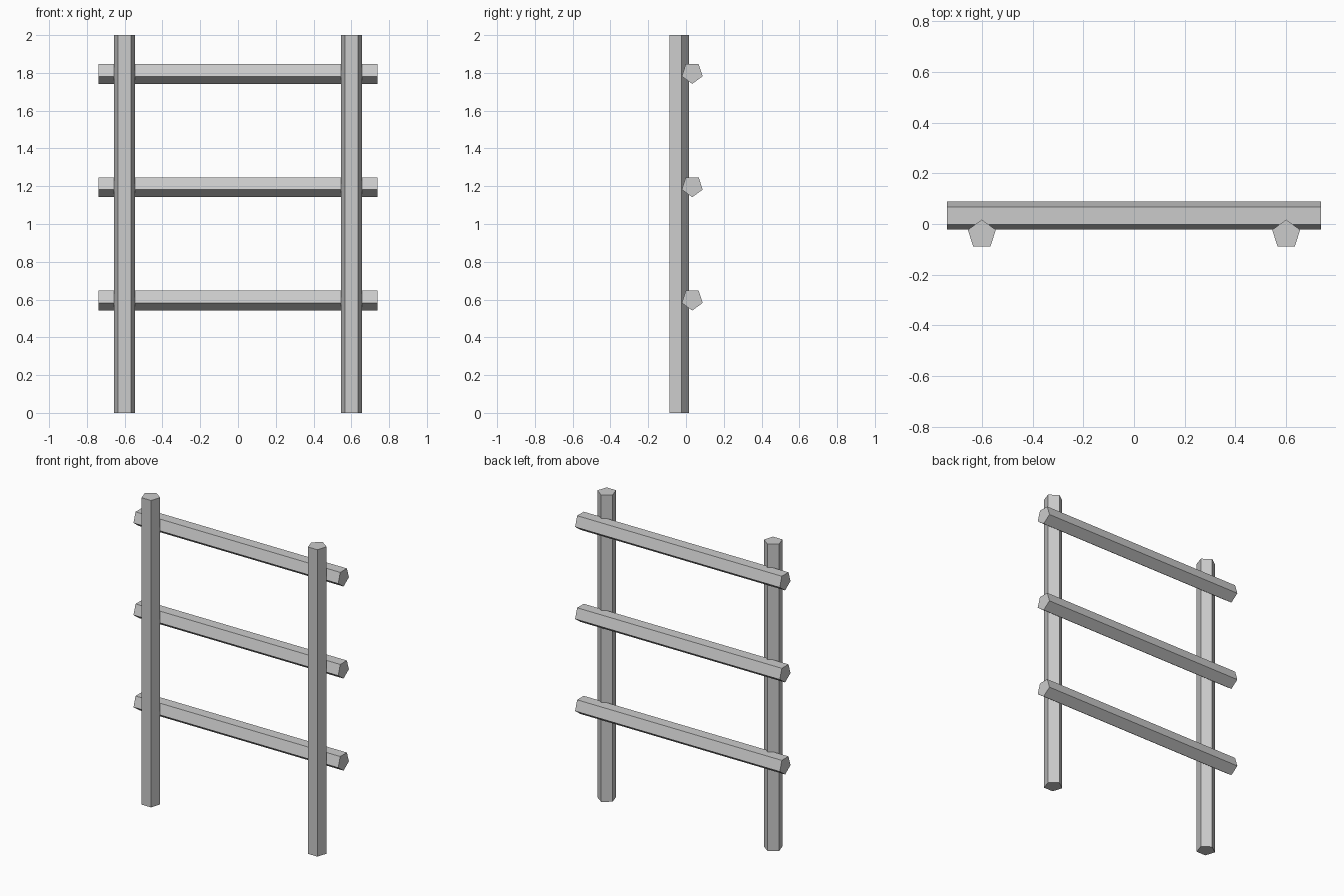
import bpy, bmesh
from math import sin, cos, pi

if "Cube" in bpy.data.objects:
    bpy.data.objects.remove(bpy.data.objects["Cube"])

RADIUS = 0.058


def pentagon_bar(name, start, length, place):
    """Five-sided bar; place(u, v, t) maps the section (point along +v) and the run t."""
    bm = bmesh.new()
    rings = []
    for t in (start, start + length):
        rings.append([bm.verts.new(place(RADIUS * sin(2 * pi * i / 5),
                                         RADIUS * cos(2 * pi * i / 5), t))
                      for i in range(5)])
    a, b = rings
    bm.faces.new(a)
    bm.faces.new(b)
    for i in range(5):
        j = (i + 1) % 5
        bm.faces.new((a[i], a[j], b[j], b[i]))
    bmesh.ops.recalc_face_normals(bm, faces=bm.faces)
    mesh = bpy.data.meshes.new(name)
    bm.to_mesh(mesh)
    bm.free()
    obj = bpy.data.objects.new(name, mesh)
    bpy.context.collection.objects.link(obj)
    return obj


# Upright posts, pointed edge facing the rails (+y)
for side, x in (("left", -0.6), ("right", 0.6)):
    pentagon_bar(f"{side}_post", 0, 2,
                 lambda u, v, t, x=x: (x + u, -0.041 + v, t))

# Horizontal rails behind the posts, pointed edge facing down
for level, z in (("lower", 0.6), ("middle", 1.2), ("upper", 1.8)):
    pentagon_bar(f"{level}_rail", -0.738, 1.476,
                 lambda u, v, t, z=z: (t, 0.033 + u, z - v))
